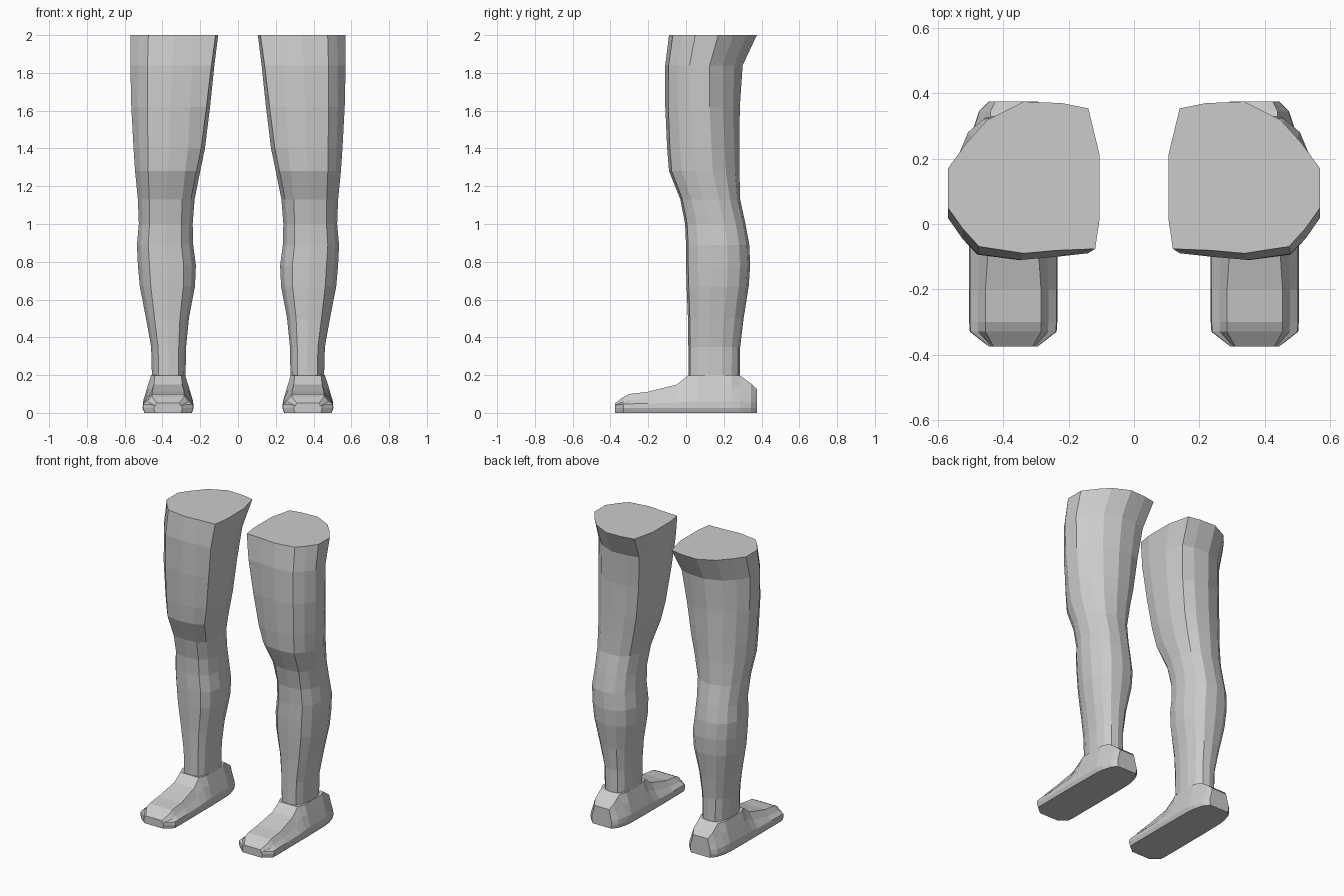
import bpy, bmesh

# Normalised leg sections (x: inner -1 to outer 1, y: front -1 to back 1)
ROUND = [(0, -1), (.6, -.93), (.86, -.62), (1, -.22), (1, .3), (.82, .68), (.5, .92),
         (0, 1), (-.5, .93), (-.82, .68), (-1, .25), (-1, -.25), (-.86, -.68), (-.58, -.94)]
HIP = [(0, -1), (.59, -.91), (.8, -.68), (1, -.4), (1, .12), (.75, .46), (.48, .76),
       (0, 1), (-.5, .98), (-.85, .91), (-1, .29), (-1, -.53), (-.94, -.94), (-.44, -.96)]

# z, inner x, outer x, front y, back y, blend towards the hip section
LEG = [(2.0, .105, .57, -.09, .375, 1), (1.84, .125, .57, -.11, .30, .85),
       (1.62, .148, .565, -.11, .285, .6), (1.4, .175, .553, -.10, .283, .4),
       (1.28, .20, .545, -.09, .283, .3), (1.13, .23, .53, -.03, .287, .1),
       (1.0, .24, .525, -.005, .315, 0), (.89, .237, .535, 0, .335, 0),
       (.78, .223, .53, 0, .34, 0), (.67, .228, .52, .003, .332, 0),
       (.5, .26, .487, .01, .305, 0), (.35, .275, .46, .012, .287, 0),
       (.17, .278, .455, .012, .285, 0)]

# y, half width, top z, top half width
FOOT = [(-.375, .075, .052, .06), (-.33, .133, .085, .085), (-.3, .135, .1, .085),
        (-.2, .135, .112, .085), (-.05, .135, .15, .075), (.01, .135, .198, .07),
        (.06, .135, .2, .09), (.24, .132, .2, .09), (.285, .125, .198, .07),
        (.345, .105, .155, .07), (.375, .075, .125, .055)]


def loft(name, rings):
    """Skin equal-count rings, cap both ends and mirror across x."""
    bm = bmesh.new()
    loops = [[bm.verts.new(p) for p in ring] for ring in rings]
    for a, b in zip(loops, loops[1:]):
        n = len(a)
        for i in range(n):
            j = (i + 1) % n
            bm.faces.new((a[i], a[j], b[j], b[i]))
    bm.faces.new(loops[0])
    bm.faces.new(loops[-1][::-1])
    bmesh.ops.recalc_face_normals(bm, faces=bm.faces)
    mesh = bpy.data.meshes.new(name)
    bm.to_mesh(mesh)
    bm.free()
    ob = bpy.data.objects.new(name, mesh)
    bpy.context.collection.objects.link(ob)
    mirror = ob.modifiers.new("mirror", 'MIRROR')
    mirror.use_axis[0] = True
    return ob


def leg_ring(z, x0, x1, y0, y1, t):
    return [((x0 + x1) / 2 + (a + (c - a) * t) * (x1 - x0) / 2,
             (y0 + y1) / 2 + (b + (d - b) * t) * (y1 - y0) / 2, z)
            for (a, b), (c, d) in zip(ROUND, HIP)]


def foot_ring(y, w, top, tw):
    half = [(w * .93, 0), (w, .025), (w * .98, .035 + top * .13),
            (w * .45 + tw * .55, top * .68), (tw, top)]
    pts = half + [(-x, z) for x, z in reversed(half)]
    return [(.37 + x, y, z) for x, z in pts]


# Thigh, knee and shin
loft("legs", [leg_ring(*r) for r in LEG])
# Feet with flat soles
loft("feet", [foot_ring(*r) for r in FOOT])
